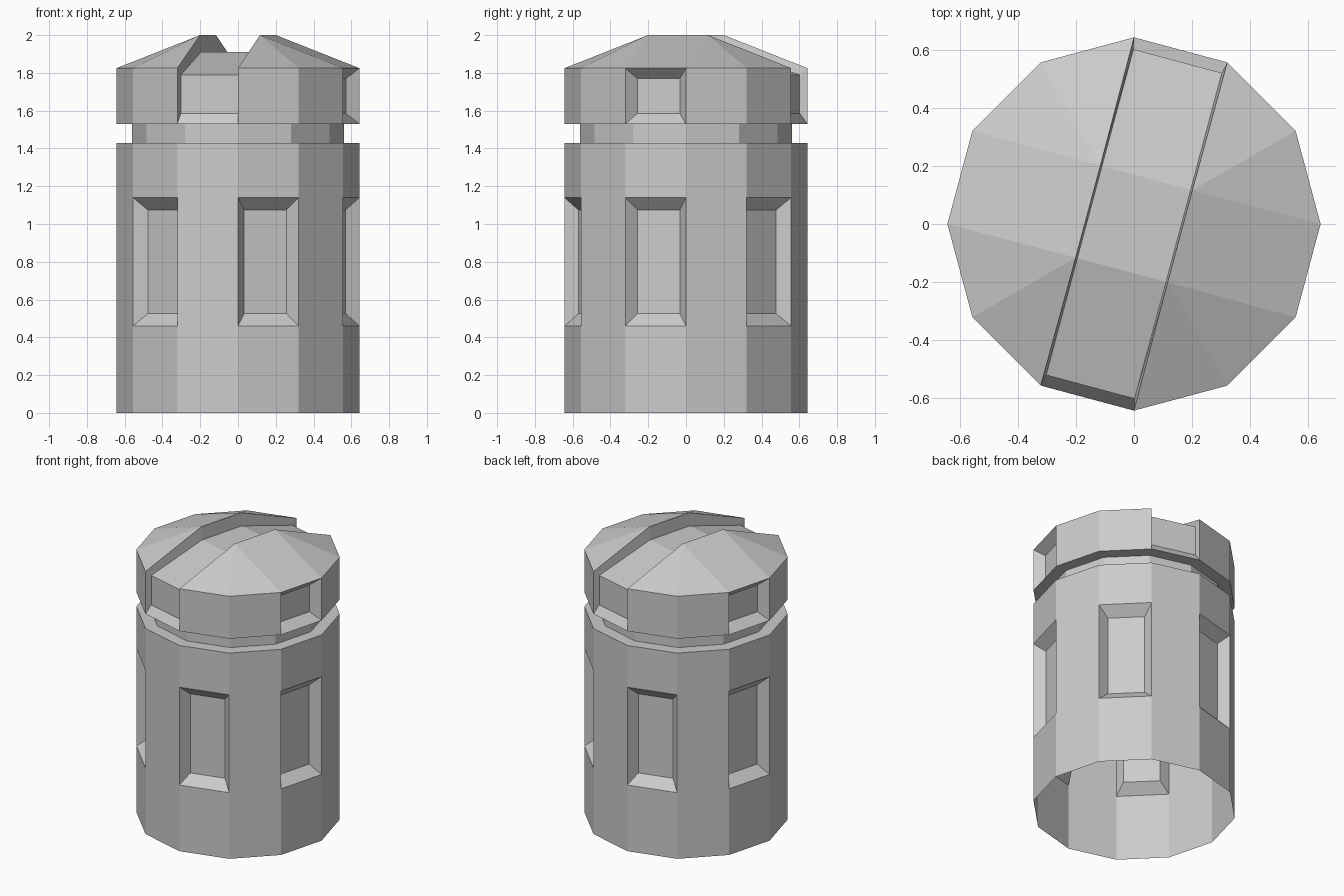
import bpy, bmesh
from math import sin, cos, radians
from mathutils import Matrix

if "Cube" in bpy.data.objects:
    bpy.data.objects.remove(bpy.data.objects["Cube"])

R, NECK_R = 0.643, 0.56
SIDES = 12
STEP = 360 / SIDES


def pt(i, z, r=R):
    a = radians(STEP * i)
    return (r * cos(a), r * sin(a), z)


def wall(faces, i, z0, z1, r0=R, r1=R):
    faces.append([pt(i, z0, r0), pt(i + 1, z0, r0), pt(i + 1, z1, r1), pt(i, z1, r1)])


# Recessed panel filling the full width of one side, with bevelled edges
def recess(faces, i, z0, z1, inset, depth, dz):
    a = radians(STEP * (i + 0.5))
    half = R * sin(radians(STEP / 2)) - inset
    dist = R * cos(radians(STEP / 2)) - depth

    def inner(s, z):
        return (dist * cos(a) - s * half * sin(a), dist * sin(a) + s * half * cos(a), z)
    o = [pt(i, z0), pt(i + 1, z0), pt(i + 1, z1), pt(i, z1)]
    n = [inner(-1, z0 + dz), inner(1, z0 + dz), inner(1, z1 - dz), inner(-1, z1 - dz)]
    faces.append(n)
    for k in range(4):
        m = (k + 1) % 4
        faces.append([o[k], o[m], n[m], n[k]])


def make(name, faces):
    bm = bmesh.new()
    for f in faces:
        bm.faces.new([bm.verts.new(p) for p in f])
    bmesh.ops.remove_doubles(bm, verts=bm.verts[:], dist=0.0005)
    me = bpy.data.meshes.new(name)
    bm.to_mesh(me)
    bm.free()
    ob = bpy.data.objects.new(name, me)
    bpy.context.collection.objects.link(ob)
    return ob


# Open-bottomed body with windows on alternate sides
body = []
for i in range(SIDES):
    wall(body, i, 0, 0.46)
    wall(body, i, 1.14, 1.43)
    if i % 2:
        recess(body, i, 0.46, 1.14, 0.05, 0.062, 0.065)
    else:
        wall(body, i, 0.46, 1.14)
    wall(body, i, 1.43, 1.43, R, NECK_R)
make("body", body)

# Narrow neck
neck = []
for i in range(SIDES):
    wall(neck, i, 1.43, 1.53, NECK_R, NECK_R)
make("neck", neck)

# Cap sides: plain, two side recesses, two slot openings (sides 2 and 8)
CB, CT = 1.53, 1.825
cap = []
for i in range(SIDES):
    wall(cap, i, CB, CB, NECK_R, R)
    if i in (5, 11):
        recess(cap, i, CB, CT, 0.05, 0.06, 0.055)
    elif i not in (2, 8):
        wall(cap, i, CB, CT)

# Sloped roof halves, each fanning from a two-point ridge
RIDGE_R = 0.232
for h in (0, 6):
    b, a = pt(4 + h, 2.0, RIDGE_R), pt(7 + h, 2.0, RIDGE_R)
    for i in (3, 4):
        cap.append([pt(i + h, CT), pt(i + h + 1, CT), b])
    cap.append([pt(5 + h, CT), pt(6 + h, CT), a, b])
    for i in (6, 7):
        cap.append([pt(i + h, CT), pt(i + h + 1, CT), a])
make("cap", cap)

# Slot lining across the cap: profile along u, extruded across v, plus cheeks
AP, HW = R * cos(radians(15)), R * sin(radians(15))
Q = RIDGE_R * sin(radians(45))
rim = [(AP, CB, HW), (AP, CT, HW), (Q, 2.0, Q)]
floor = [(AP - 0.04, 1.585, HW - 0.009), (AP - 0.04, 1.79, HW - 0.009), (Q, 1.91, Q - 0.006)]
rim += [(-u, z, v) for u, z, v in reversed(rim)]
floor += [(-u, z, v) for u, z, v in reversed(floor)]
slot = []
L = lambda p: (p[0], p[2], p[1])
N = lambda p: (p[0], -p[2], p[1])
for k in range(5):
    p, q, s, t = floor[k], floor[k + 1], rim[k], rim[k + 1]
    slot.append([N(p), L(p), L(q), N(q)])
    slot.append([L(p), L(s), L(t), L(q)])
    slot.append([N(q), N(t), N(s), N(p)])
for k in (0, 5):
    f = [N(rim[k]), L(rim[k]), L(floor[k]), N(floor[k])]
    slot.append(f if k == 0 else f[::-1])
lining = make("cap_slot", slot)
lining.data.transform(Matrix.Rotation(radians(75), 4, 'Z'))
